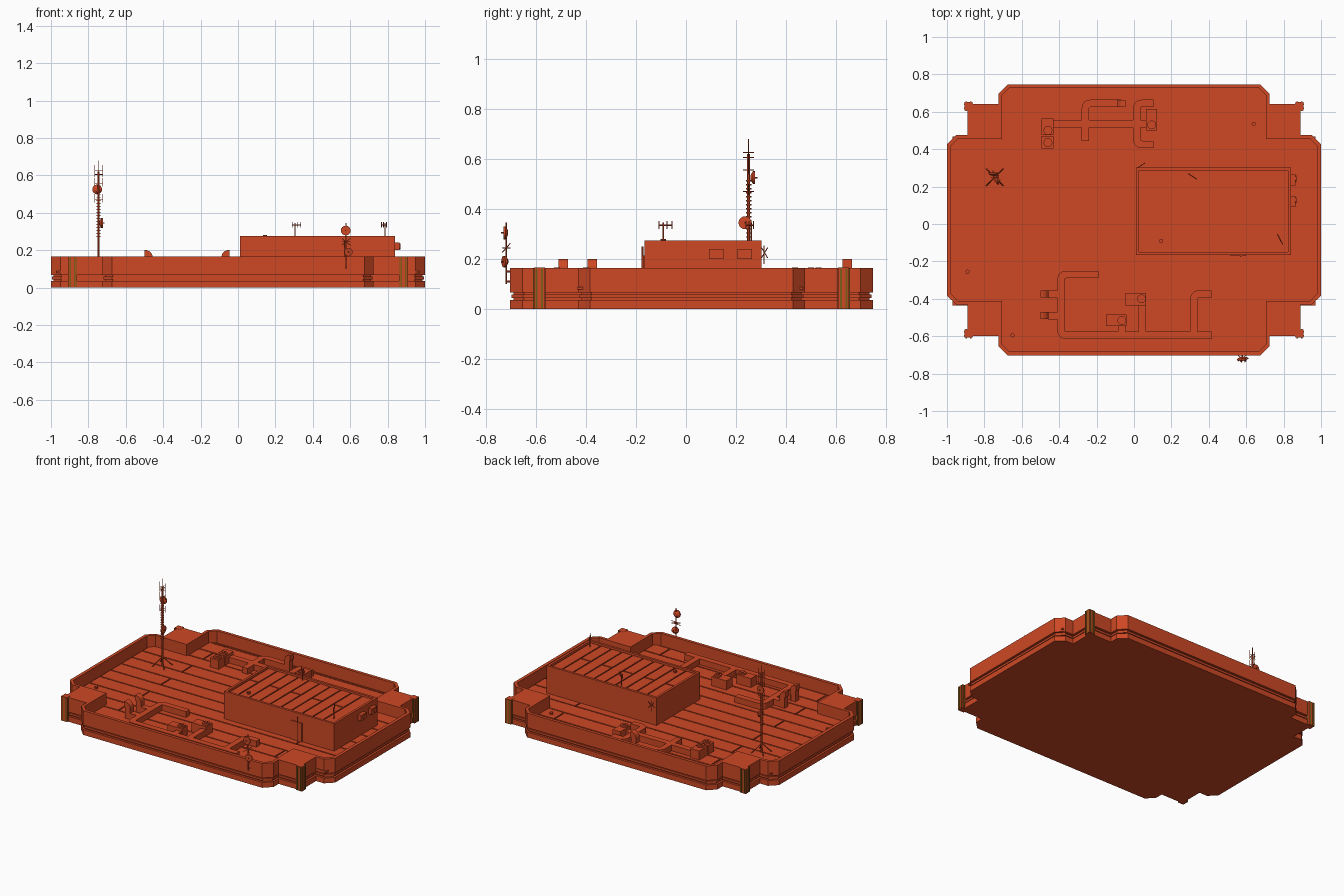
import bpy, bmesh, math
from mathutils import Vector

cube = bpy.data.objects.get("Cube")
if cube:
    bpy.data.objects.remove(cube, do_unlink=True)

CY = 0.022      # centre line of the deck in y
FLOOR = 0.08


def material(name, rgb):
    m = bpy.data.materials.new(name)
    m.use_nodes = True
    m.diffuse_color = (*rgb, 1)
    m.node_tree.nodes["Principled BSDF"].inputs["Base Color"].default_value = (*rgb, 1)
    return m


ORANGE = material("burnt orange", (0.62, 0.065, 0.018))
OLIVE = material("olive", (0.2, 0.11, 0.008))


def finish(bm, name, mat=ORANGE):
    bmesh.ops.recalc_face_normals(bm, faces=bm.faces)
    mesh = bpy.data.meshes.new(name)
    bm.to_mesh(mesh)
    bm.free()
    mesh.materials.append(mat)
    obj = bpy.data.objects.new(name, mesh)
    bpy.context.collection.objects.link(obj)
    return obj


def box(bm, x0, x1, y0, y1, z0, z1):
    verts = bmesh.ops.create_cube(bm, size=1)["verts"]
    for v in verts:
        v.co = Vector((x0 + (v.co.x + .5) * (x1 - x0), y0 + (v.co.y + .5) * (y1 - y0),
                       z0 + (v.co.z + .5) * (z1 - z0)))


def rod(bm, a, b, r=0.003, r2=None, sides=6):
    a, b = Vector(a), Vector(b)
    d = b - a
    verts = bmesh.ops.create_cone(bm, cap_ends=True, segments=sides, radius1=r,
                                  radius2=r if r2 is None else r2, depth=d.length)["verts"]
    q = d.to_track_quat("Z", "Y")
    for v in verts:
        v.co = q @ v.co + (a + b) / 2


def dish(bm, c, axis, r=0.026):
    # shallow drum with a conical back and a feed horn
    c, axis = Vector(c), Vector(axis)
    rod(bm, c, c + axis * 0.008, r, r, 16)
    rod(bm, c - axis * 0.01, c, r * 0.4, r, 16)
    rod(bm, c, c + axis * 0.018, 0.003)


def loft(bm, loops):
    rings = [[bm.verts.new(p) for p in loop] for loop in loops]
    n = len(rings[0])
    for a, b in zip(rings, rings[1:]):
        for i in range(n):
            bm.faces.new((a[i], a[(i + 1) % n], b[(i + 1) % n], b[i]))
    bm.faces.new(rings[0])
    bm.faces.new(rings[-1])


def sweep(bm, path, w=0.02, bend=0.03, side=None):
    # square duct along a path with rounded bends, lying flat unless side is given
    pts = [Vector(p) for p in path]
    up = Vector(side or (0, 0, 1))
    line = [pts[0]]
    for p, c, n in zip(pts, pts[1:], pts[2:]):
        s, e = c + (p - c).normalized() * bend, c + (n - c).normalized() * bend
        for i in range(6):
            t = i / 5
            line.append(s * (1 - t) ** 2 + c * 2 * t * (1 - t) + e * t * t)
    line.append(pts[-1])
    loops = []
    for i, p in enumerate(line):
        d = (line[min(i + 1, len(line) - 1)] - line[max(i - 1, 0)]).normalized()
        s = d.cross(up) * w
        loops.append([p + s + up * w, p - s + up * w, p - s - up * w, p + s - up * w])
    loft(bm, loops)


def mirrored(quarter, z):
    # complete a quarter outline in all four quadrants
    q = list(quarter)
    pts = q + [(-x, y) for x, y in q[::-1]]
    pts += [(-x, -y) for x, y in q] + [(x, -y) for x, y in q[::-1]]
    return [(x, y + CY, z) for x, y in pts]


def outer(d, z):
    return mirrored([(1 - d, .405 - .4 * d), (.95 - .4 * d, .453 - d), (.89 - d, .453 - d),
                     (.89 - d, .62 - d), (.725 - d, .62 - d), (.725 - d, .675 - .4 * d),
                     (.675 - .4 * d, .725 - d)], z)


def inner(z):
    return mirrored([(.978, .396), (.942, .433), (.80, .433), (.705, .433), (.705, .52),
                     (.705, .667), (.667, .704)], z)


# Deck: grooved outer wall, parapet and sunken floor in one shell
bm = bmesh.new()
profile = [(0, 0), (0, .036), (.014, .036), (.014, .044), (.006, .044), (.006, .058),
           (.014, .058), (.014, .066), (0, .066), (0, .165)]
loft(bm, [outer(d, z) for d, z in profile] + [inner(.165), inner(FLOOR)])
finish(bm, "deck")

# Floor planks with staggered joints
bm = bmesh.new()
G = 0.004
for k in range(-1, 12):
    y1, y0 = min(.70 - .114 * k, .72), max(.586 - .114 * k, -.68)
    half = .975 if 1 < k < 10 else .705
    cuts = [-half, -.595, .585, half] if k % 2 else [-half, half]
    for a, b in zip(cuts, cuts[1:]):
        box(bm, a + G, b - G, y0 + G, y1 - G, FLOOR - .002, FLOOR + .008)
finish(bm, "floor_planks")

# Corner posts with painted strips
posts, strips = bmesh.new(), bmesh.new()
for sx in (-1, 1):
    for sy in (-1, 1):
        x, y = sx * .885, CY + sy * .608
        box(posts, x - .022, x + .022, y - .022, y + .022, 0, .166)
        for o in (-.011, .011):
            box(strips, x + o - .004, x + o + .004, y - .025, y + .025, .002, .163)
            box(strips, x - .025, x + .025, y + o - .004, y + o + .004, .002, .163)
finish(posts, "corner_posts")
finish(strips, "corner_strips", OLIVE)

# Roof house with a raised rim
X0, X1, Y0, Y1 = .01, .84, -.165, .302


def rect(d, z):
    return [(X0 + d, Y0 + d, z), (X1 - d, Y0 + d, z), (X1 - d, Y1 - d, z), (X0 + d, Y1 - d, z)]


bm = bmesh.new()
loft(bm, [rect(0, FLOOR), rect(0, .275), rect(.016, .275), rect(.016, .258)])
finish(bm, "roof_house")

# Roof house planks
bm = bmesh.new()
for k in range(11):
    a, b = max(.02 + .08 * k, .03), min(.10 + .08 * k, .82)
    if b - a < .02:
        continue
    cuts = [-.145, .08, .283] if k % 2 == 0 else [-.145, .283]
    for c, d in zip(cuts, cuts[1:]):
        box(bm, a + G, b - G, c + G, d - G, .255, .266)
finish(bm, "house_roof_planks")

# Door plate and conduit on the house front
bm = bmesh.new()
box(bm, .515, .60, Y0 - .006, Y0, FLOOR, .215)
rod(bm, (.57, Y0 - .008, FLOOR), (.57, Y0 - .008, .25), .004)
finish(bm, "house_door")

# Cooling units on the house side
bm = bmesh.new()
for y in (.12, .235):
    box(bm, X1, X1 + .024, y - .029, y + .029, .2, .24)
    rod(bm, (X1 + .024, y + .008, .22), (X1 + .028, y + .008, .22), .015, sides=12)
finish(bm, "cooling_units")

# Ducts lying on the deck
Z = FLOOR + .03
ducts = [
    [(-.07, .645), (-.26, .645), (-.26, .445)],
    [(.105, .645), (.015, .645), (.015, .425), (.105, .425)],
    [(-.46, .535), (.09, .535)],
    [(-.19, -.27), (-.39, -.27), (-.39, -.595), (.415, -.595)],
    [(.415, -.375), (.32, -.375), (.32, -.595)],
    [(-.46, -.375), (-.39, -.375)],
    [(-.46, -.49), (-.39, -.49)],
    [(.045, -.40), (.045, -.595)],
    [(-.065, -.51), (-.065, -.595)],
]
bm = bmesh.new()
for path in ducts:
    sweep(bm, [(x, y, Z) for x, y in path])
finish(bm, "deck_ducts")

# Upturned duct mouths
bm = bmesh.new()
for x, y, s in ((-.475, -.375, -1), (-.475, -.49, -1), (-.07, .645, 1)):
    sweep(bm, [(x, y, FLOOR), (x, y, .182), (x + s * .025, y, .182)], .019, .024, (0, 1, 0))
finish(bm, "duct_mouths")

# Fan boxes on the deck
bm = bmesh.new()
for x0, x1, y0, y1, fx, fy in ((-.495, -.43, .475, .565, -.46, .50), (-.495, -.43, .405, .47, -.46, .435),
                               (.065, .122, .50, .615, .095, .53), (-.045, .065, -.435, -.37, .04, -.40),
                               (-.15, -.04, -.545, -.485, -.065, -.515)):
    box(bm, x0, x1, y0, y1, FLOOR, .15)
    rod(bm, (fx, fy, .15), (fx, fy, .16), .024, sides=12)
    rod(bm, (fx, fy, .16), (fx, fy, .166), .012, sides=8)
finish(bm, "fan_boxes")

# Small vent caps
bm = bmesh.new()
for x, y, z in ((-.89, -.255, FLOOR), (-.65, -.595, FLOOR), (.64, .535, FLOOR), (.145, -.09, .26)):
    rod(bm, (x, y, z), (x, y, z + .02), .011, sides=10)
finish(bm, "vent_caps")

# Tall mast with tripod feet, collars, cross arms and dishes
MX, MY = -.745, .25
bm = bmesh.new()
rod(bm, (MX, MY, FLOOR), (MX, MY, .62), .006)
rod(bm, (MX, MY, .62), (MX, MY, .68), .002)
for sx in (-1, 1):
    for sy in (-1, 1):
        rod(bm, (MX, MY, .15), (MX + sx * .05, MY + sy * .05, FLOOR), .003)
for i in range(16):
    rod(bm, (MX, MY, .27 + i * .016), (MX, MY, .275 + i * .016), .011, sides=8)
for z in (.47, .555, .605, .625):
    rod(bm, (MX - .022, MY, z), (MX + .022, MY, z), .002)
    rod(bm, (MX, MY - .022, z), (MX, MY + .022, z), .002)
    for s in (-1, 1):
        rod(bm, (MX + s * .02, MY, z - .015), (MX + s * .02, MY, z + .03), .0015)
dish(bm, (MX - .008, MY + .018, .525), (0, 1, 0))
dish(bm, (MX + .014, MY - .014, .345), (1, 0, 0))
finish(bm, "tall_mast")

# Dish pole hung on the front wall
bm = bmesh.new()
PX, PY = .578, -.718
rod(bm, (PX, PY, .10), (PX, PY, .345), .003)
for z in (.11, .15):
    rod(bm, (PX, PY, z), (PX, -.70, z), .004)
dish(bm, (PX - .002, PY - .004, .305), (0, -1, 0))
dish(bm, (PX + .01, PY - .004, .19), Vector((.35, -.94, 0)), .023)
for s in (-1, 1):
    rod(bm, (PX - .022, PY - s * .016, .245 - s * .018), (PX + .022, PY + s * .016, .245 + s * .018), .002)
    rod(bm, (PX - .022, PY + s * .016, .245), (PX + .022, PY - s * .016, .245), .002)
finish(bm, "front_dish_pole")

# Small aerials on the house roof
bm = bmesh.new()
for x, y, dx, dy in ((.305, .26, .03, -.02), (.785, -.09, -.018, .035)):
    rod(bm, (x, y, .26), (x, y, .345), .003)
    rod(bm, (x - dx * .5, y - dy * .5, .335), (x + dx, y + dy, .335), .003)
    for t in (-.5, .4, 1):
        rod(bm, (x + dx * t, y + dy * t, .32), (x + dx * t, y + dy * t, .352), .002)
finish(bm, "roof_aerials")

# Aerial on the house back wall
bm = bmesh.new()
rod(bm, (.04, Y1 + .01, .18), (.04, Y1 + .01, .255), .002)
for s in (-1, 1):
    rod(bm, (.022, Y1, .225 - s * .02), (.058, Y1 + .024, .225 + s * .02), .002)
finish(bm, "back_wall_aerial")
